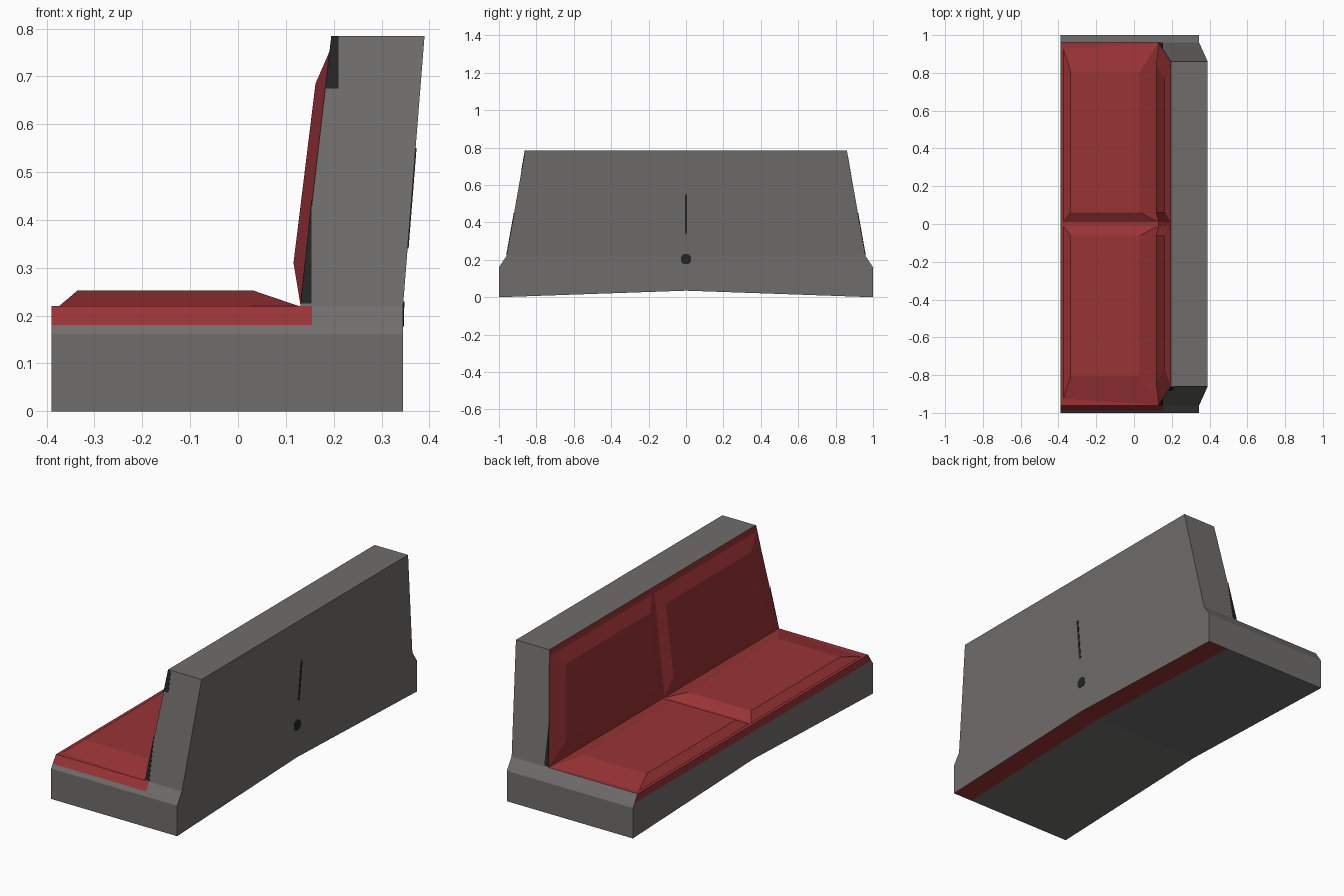
import bpy, bmesh

if "Cube" in bpy.data.objects:
    bpy.data.objects.remove(bpy.data.objects["Cube"])


def material(name, rgb):
    m = bpy.data.materials.new(name)
    m.diffuse_color = (*rgb, 1)
    m.use_nodes = True
    m.node_tree.nodes["Principled BSDF"].inputs["Base Color"].default_value = m.diffuse_color
    return m


GREY = material("grey shell", (0.16, 0.155, 0.148))
RED = material("red upholstery", (0.32, 0.033, 0.036))
BLACK = material("black trim", (0.017, 0.018, 0.018))


def build(name, verts, faces, mats, slots=None):
    bm = bmesh.new()
    vs = [bm.verts.new(v) for v in verts]
    for i, f in enumerate(faces):
        face = bm.faces.new([vs[k] for k in f])
        face.material_index = slots[i] if slots else 0
    bmesh.ops.recalc_face_normals(bm, faces=bm.faces)
    me = bpy.data.meshes.new(name)
    bm.to_mesh(me)
    bm.free()
    for m in mats:
        me.materials.append(m)
    ob = bpy.data.objects.new(name, me)
    bpy.context.collection.objects.link(ob)
    return ob


def frustum(name, bottom, top, mats, slots=None):
    """Closed block between two four-point rings (bottom, top, four sides)."""
    faces = [(0, 1, 2, 3), (4, 5, 6, 7)]
    faces += [(i, (i + 1) % 4, (i + 1) % 4 + 4, i + 4) for i in range(4)]
    return build(name, bottom + top, faces, mats, slots)


# Base: arched cross-section in y-z, swept along x
section = [(-1, 0), (-1, .16), (-.987, .18), (-.96, .22), (.96, .22),
           (.987, .18), (1, .16), (1, 0), (0, .035)]
stations = [-.39, .155, .23, .345]
n = len(section)
verts = [(x, y, z) for x in stations for y, z in section]
faces, slots = [], []
for s in range(len(stations) - 1):
    for i in range(n):
        j = (i + 1) % n
        faces.append((s * n + i, s * n + j, (s + 1) * n + j, (s + 1) * n + i))
        seat_area = i in (2, 3) and s == 0       # seat top and near-end edge
        under_rear = i in (7, 8) and s == 2      # strip under the rear edge
        slots.append(1 if seat_area or under_rear else 0)
for start in (0, (len(stations) - 1) * n):
    faces.append([start + k for k in (0, 1, 2, 5, 6, 7, 8)])
    faces.append([start + k for k in (2, 3, 4, 5)])
    slots += [0, 1 if start == 0 else 0]         # red front lip
build("base", verts, faces, [GREY, RED], slots)

# Backrest: tapering block with a red front face
frustum("backrest",
        [(.13, -.96, .22), (.345, -.96, .22), (.345, .96, .22), (.13, .96, .22)],
        [(.195, -.86, .785), (.39, -.86, .785), (.39, .86, .785), (.195, .86, .785)],
        [GREY, RED], [0, 0, 0, 0, 0, 1])

for side, label in ((1, "left"), (-1, "right")):
    # Bevelled seat cushion
    frustum("seat_cushion_" + label,
            [(-.375, side * .008, .219), (.13, side * .008, .219),
             (.13, side * .96, .219), (-.375, side * .93, .219)],
            [(-.335, side * .062, .253), (.03, side * .062, .253),
             (.03, side * .805, .253), (-.335, side * .805, .253)], [RED])
    # Bevelled back cushion
    frustum("back_cushion_" + label,
            [(.131, side * .008, .22), (.131, side * .958, .22),
             (.1925, side * .866, .755), (.1925, side * .008, .755)],
            [(.116, side * .062, .31), (.116, side * .84, .31),
             (.162, side * .77, .685), (.162, side * .062, .685)], [RED])


# Black trim on the sloping backrest ends
def end_plate(name, side, outline):
    def end_y(z):
        return .96 - (z - .22) * .1 / .565
    k = len(outline)
    verts = [(x, side * (end_y(z) + d), z) for d in (-.001, .002) for x, z in outline]
    faces = [range(k), range(k, 2 * k)]
    faces += [(i, (i + 1) % k, (i + 1) % k + k, i + k) for i in range(k)]
    build(name, verts, faces, [BLACK])


for side, label in ((1, "left"), (-1, "right")):
    end_plate("lower_end_trim_" + label, side,
              [(.131, .225), (.154, .225), (.154, .45)])
end_plate("upper_end_trim_right", -1,
          [(.183, .675), (.21, .675), (.21, .784), (.195, .784)])


# Small dark marks on the rear wall
def rear_plate(name, outline):
    def rear_x(z):
        return .345 + max(0, z - .22) * .045 / .565
    k = len(outline)
    verts = [(rear_x(z) + d, y, z) for d in (-.001, .002) for y, z in outline]
    faces = [range(k), range(k, 2 * k)]
    faces += [(i, (i + 1) % k, (i + 1) % k + k, i + k) for i in range(k)]
    build(name, verts, faces, [BLACK])


rear_plate("rear_spot", [(-.028, .19), (-.015, .177), (.015, .177), (.028, .19),
                         (.028, .215), (.012, .23), (-.012, .23), (-.028, .215)])
rear_plate("rear_slit", [(-.006, .34), (.006, .34), (.006, .55), (-.006, .55)])
